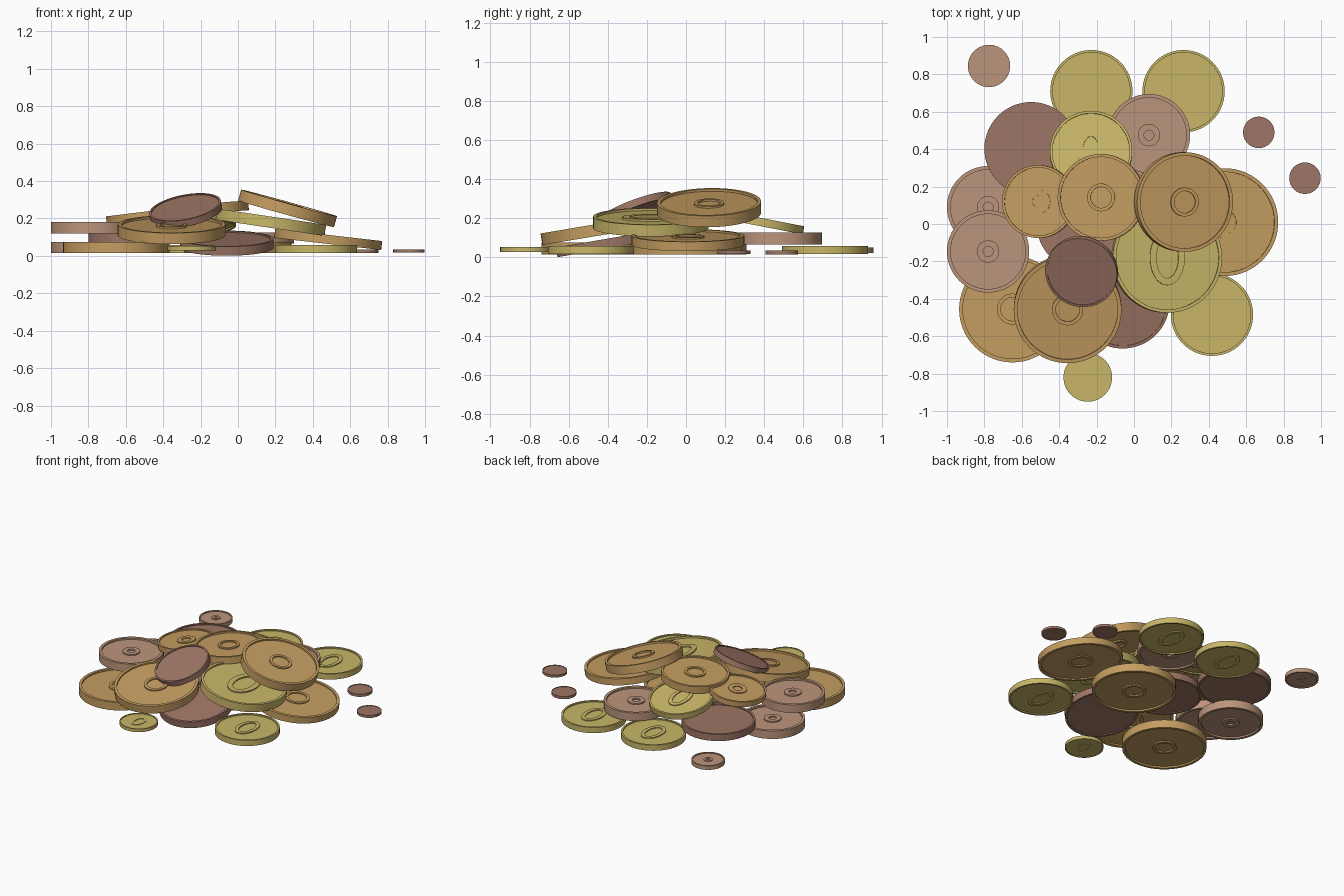
import bpy
from math import radians, cos, sin, pi

if "Cube" in bpy.data.objects:
    bpy.data.objects.remove(bpy.data.objects["Cube"])

SEG = 64


def material(name, rgb):
    m = bpy.data.materials.new(name)
    m.diffuse_color = (*rgb, 1)
    m.use_nodes = True
    m.node_tree.nodes["Principled BSDF"].inputs["Base Color"].default_value = m.diffuse_color
    return m


# kind: colour, rim width, recess depth (fractions of radius / thickness),
# emblem outer and inner half-sizes (fractions of radius), or None
KINDS = {
    "gold": (material("gold", (0.56, 0.34, 0.12)), 0.07, 0.2, (0.29, 0.29), (0.22, 0.22)),
    "brass": (material("brass", (0.58, 0.47, 0.14)), 0.06, 0.2, (0.32, 0.50), (0.20, 0.37)),
    "rose": (material("rose", (0.50, 0.30, 0.20)), 0.09, 0.2, (0.27, 0.27), (0.12, 0.12)),
    "bronze": (material("bronze", (0.34, 0.18, 0.13)), 0.06, 0.15, None, None),
}


def coin(name, kind, r, t, loc, rx=0, ry=0, emblem=None):
    """Coin with raised rim on both sides and an embossed ring in the middle."""
    mat, rim, depth, outer, inner = KINDS[kind]
    if emblem:
        outer, inner = [(e, e) for e in emblem]
    h = t / 2
    d = h - t * depth                       # height of the recessed face
    rings = [((1, 1), h), ((1 - rim, 1 - rim), h), ((1 - rim, 1 - rim), d)]
    if outer:
        rings += [(outer, d), (outer, h - t * 0.04), (inner, h - t * 0.04), (inner, d)]
    # bottom side mirrors the top, joined through the outer wall
    rings = rings[::-1] + [(s, -z) for s, z in rings]
    verts, faces = [], []
    for (sx, sy), z in rings:
        for i in range(SEG):
            a = 2 * pi * i / SEG
            verts.append((r * sx * cos(a), r * sy * sin(a), z))
    for k in range(len(rings) - 1):
        for i in range(SEG):
            j = (i + 1) % SEG
            faces.append((k * SEG + i, (k + 1) * SEG + i, (k + 1) * SEG + j, k * SEG + j))
    last = (len(rings) - 1) * SEG
    faces.append(tuple(range(SEG)))
    faces.append(tuple(last + i for i in reversed(range(SEG))))
    me = bpy.data.meshes.new(name)
    me.from_pydata(verts, [], faces)
    me.materials.append(mat)
    ob = bpy.data.objects.new(name, me)
    bpy.context.collection.objects.link(ob)
    ob.location = loc
    ob.rotation_euler = (radians(rx), radians(ry), 0)
    ob.select_set(True)
    bpy.context.view_layer.objects.active = ob
    bpy.ops.object.shade_smooth_by_angle(angle=radians(30))
    ob.select_set(False)


# Large gold coins
coin("gold_coin_center", "gold", 0.285, 0.06, (0, 0, 0.045))
coin("gold_coin_front_left", "gold", 0.285, 0.06, (-0.65, -0.455, 0.045))
coin("gold_coin_right", "gold", 0.288, 0.048, (0.482, 0.01, 0.088), ry=6.5)
coin("gold_coin_front", "gold", 0.288, 0.06, (-0.355, -0.455, 0.14), rx=9.5)
coin("gold_coin_top", "gold", 0.266, 0.06, (0.265, 0.118, 0.254), rx=1, ry=15.5)
# Medium gold coins
coin("gold_coin_back_left", "gold", 0.195, 0.04, (-0.51, 0.12, 0.215), ry=-7, emblem=(0.33, 0.16))
coin("gold_coin_back_middle", "gold", 0.232, 0.052, (-0.175, 0.142, 0.254), ry=-4, emblem=(0.32, 0.24))

# Brass coins with oval emblem
coin("brass_coin_back_left", "brass", 0.22, 0.042, (-0.228, 0.71, 0.037))
coin("brass_coin_back_right", "brass", 0.22, 0.042, (0.265, 0.71, 0.037))
coin("brass_coin_front_right", "brass", 0.22, 0.042, (0.417, -0.485, 0.037))
coin("brass_coin_leaning", "brass", 0.22, 0.042, (-0.23, 0.385, 0.18), rx=-11)
coin("brass_coin_large", "brass", 0.295, 0.06, (0.175, -0.18, 0.18), ry=8.5)
coin("brass_coin_small", "brass", 0.13, 0.024, (-0.247, -0.82, 0.04))

# Rose copper coins
coin("rose_coin_left_lower", "rose", 0.22, 0.06, (-0.78, 0.09, 0.045))
coin("rose_coin_left_upper", "rose", 0.22, 0.06, (-0.78, -0.147, 0.15))
coin("rose_coin_back", "rose", 0.22, 0.06, (0.08, 0.475, 0.096))
coin("rose_coin_small", "rose", 0.113, 0.03, (-0.775, 0.845, 0.036))

# Plain bronze coins
coin("bronze_coin_back_left", "bronze", 0.25, 0.05, (-0.55, 0.402, 0.096))
coin("bronze_coin_inner", "bronze", 0.25, 0.05, (-0.27, 0.0, 0.105))
coin("bronze_coin_front", "bronze", 0.25, 0.05, (-0.06, -0.415, 0.068), rx=9.8)
coin("bronze_coin_top", "bronze", 0.195, 0.038, (-0.28, -0.255, 0.243), rx=20, ry=-11)
coin("bronze_coin_small_back", "bronze", 0.084, 0.02, (0.667, 0.49, 0.025))
coin("bronze_coin_small_right", "bronze", 0.084, 0.018, (0.914, 0.245, 0.026))
